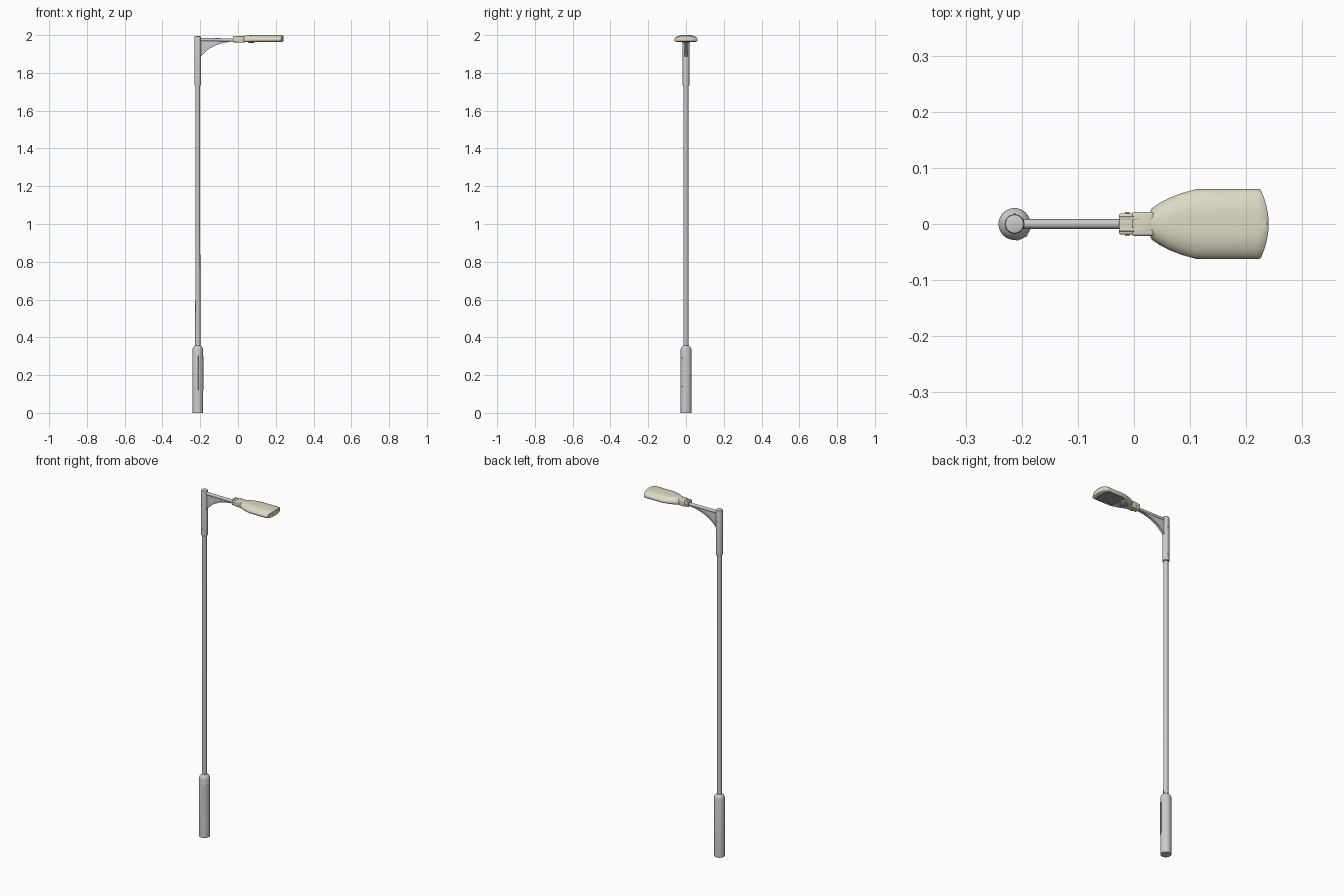
import bpy, bmesh, math
from mathutils import Vector, Matrix

if "Cube" in bpy.data.objects:
    bpy.data.objects.remove(bpy.data.objects["Cube"])

PX = -0.213  # pole axis


def material(name, col):
    m = bpy.data.materials.new(name)
    m.diffuse_color = (*col, 1)
    m.use_nodes = True
    m.node_tree.nodes["Principled BSDF"].inputs["Base Color"].default_value = m.diffuse_color
    return m


cream = material("cream", (0.72, 0.70, 0.55))
dark = material("dark_glass", (0.30, 0.31, 0.31))


def finish(name, bm, mat=None, angle=35):
    bmesh.ops.recalc_face_normals(bm, faces=bm.faces[:])
    me = bpy.data.meshes.new(name)
    bm.to_mesh(me)
    bm.free()
    ob = bpy.data.objects.new(name, me)
    bpy.context.collection.objects.link(ob)
    if mat:
        me.materials.append(mat)
    bpy.ops.object.select_all(action='DESELECT')
    ob.select_set(True)
    bpy.context.view_layer.objects.active = ob
    bpy.ops.object.shade_smooth_by_angle(angle=math.radians(angle))
    return ob


def loft(bm, rings):
    rows = [[bm.verts.new(p) for p in r] for r in rings]
    n = len(rows[0])
    for a, b in zip(rows, rows[1:]):
        for i in range(n):
            bm.faces.new((a[i], a[(i + 1) % n], b[(i + 1) % n], b[i]))
    return rows


def turned(name, profile, n=32):
    bm = bmesh.new()
    rows = loft(bm, [[(PX + r * math.cos(2 * math.pi * i / n), r * math.sin(2 * math.pi * i / n), z)
                      for i in range(n)] for r, z in profile])
    bm.faces.new(rows[0])
    bm.faces.new(rows[-1])
    return finish(name, bm)


def rod(name, p, q, r, mat=None, n=24):
    p, q = Vector(p), Vector(q)
    rot = (q - p).to_track_quat('Z', 'Y').to_matrix().to_4x4()
    bm = bmesh.new()
    bmesh.ops.create_cone(bm, cap_ends=True, segments=n, radius1=r, radius2=r,
                          depth=(q - p).length, matrix=Matrix.Translation((p + q) / 2) @ rot)
    return finish(name, bm, mat)


def prism(name, pts, vec, mat=None):
    bm = bmesh.new()
    f = bm.faces.new([bm.verts.new(p) for p in pts])
    g = bmesh.ops.extrude_face_region(bm, geom=[f])
    bmesh.ops.translate(bm, vec=vec, verts=[v for v in g['geom'] if isinstance(v, bmesh.types.BMVert)])
    return finish(name, bm, mat)


def box(name, lo, hi, bevel=0.0, mat=None):
    lo, hi = Vector(lo), Vector(hi)
    bm = bmesh.new()
    bmesh.ops.create_cube(bm, size=1, matrix=Matrix.Translation((lo + hi) / 2) @ Matrix.Diagonal((*(hi - lo), 1)))
    if bevel:
        bmesh.ops.bevel(bm, geom=bm.edges[:], offset=bevel, segments=3, profile=0.5, affect='EDGES')
    return finish(name, bm, mat)


# Pole: wide base, slender shaft, top sleeve
turned("base_column", [(0.0285, 0), (0.0285, 0.336), (0.026, 0.344), (0.019, 0.353), (0.0135, 0.357)])
turned("pole_shaft", [(0.0135, 0.34), (0.0125, 1.75)])
turned("top_sleeve", [(0.0155, 1.732), (0.0175, 1.734), (0.0175, 1.988), (0.016, 1.993), (0.010, 1.995)])

# Service door wrapped round the base
ring = [(r, math.radians(a)) for r, seq in ((0.0298, range(-85, -4, 8)), (0.027, range(-5, -86, -8)))
        for a in seq]
prism("service_door", [(PX + r * math.cos(a), r * math.sin(a), 0.12) for r, a in ring], (0, 0, 0.185))
d = Vector((math.cos(math.radians(-45)), math.sin(math.radians(-45)), 0))
for i, z in enumerate((0.14, 0.29)):
    c = Vector((PX, 0, z))
    rod(f"door_lock_{i}", c + d * 0.028, c + d * 0.031, 0.003, n=12)

# Sleeve screws
for i, z in enumerate((1.77, 1.93)):
    for s in (-1, 1):
        rod(f"sleeve_screw_{i}_{s}", (PX, s * 0.015, z), (PX, s * 0.0185, z), 0.003, n=12)

# Arm and curved bracket web
rod("arm", (PX, 0, 1.976), (0.0, 0, 1.974), 0.0085)
curve = []
for i in range(15):
    t = i / 14
    a, b, c = (-0.2, 1.882), (-0.145, 1.958), (-0.022, 1.966)
    curve.append([(1 - t) ** 2 * a[k] + 2 * t * (1 - t) * b[k] + t * t * c[k] for k in (0, 1)])
prism("bracket_web", [(x, -0.004, z) for x, z in curve + [[-0.022, 1.976], [-0.2, 1.976]]], (0, 0.008, 0))
# flange along the lower edge of the web
under = [[x, z + 0.005] for x, z in reversed(curve)]
bm = bmesh.new()
rows = loft(bm, [[(x, -0.0075, z), (x, 0.0075, z), (x - 0.002, 0.0075, z + 0.004), (x - 0.002, -0.0075, z + 0.004)]
                 for x, z in curve])
bm.faces.new(rows[0])
bm.faces.new(rows[-1])
finish("bracket_flange", bm)

# Clamp joining arm and lamp head
box("clamp_collar", (-0.027, -0.019, 1.962), (0.005, 0.019, 1.993), 0.004, cream)
box("clamp_neck", (-0.004, -0.0215, 1.960), (0.036, 0.0215, 1.995), 0.005, cream)
for s in (-1, 1):
    box(f"clamp_rib_{s}", (-0.027, s * 0.010 - 0.003, 1.965), (0.012, s * 0.010 + 0.003, 1.9955), 0.001, cream)
rod("clamp_bolt", (-0.012, -0.021, 1.977), (-0.012, 0.021, 1.977), 0.004, cream, 12)

# Lamp head: x, half width, top, bottom, end bow
stations = [(0.029, 0.022, 1.993, 1.964, 0), (0.032, 0.028, 1.995, 1.964, 0), (0.045, 0.037, 1.997, 1.964, 0),
            (0.062, 0.046, 1.9985, 1.964, 0), (0.085, 0.055, 2.0, 1.964, 0), (0.110, 0.062, 2.0, 1.964, 0),
            (0.165, 0.062, 2.0, 1.964, 0.004), (0.222, 0.062, 2.0, 1.964, 0.009),
            (0.236, 0.062, 1.998, 1.966, 0.0125), (0.240, 0.0605, 1.994, 1.969, 0.014)]
M = 16
rings = []
for x, w, zt, zb, bow in stations:
    top, bot = [], []
    for i in range(M + 1):
        u = -math.cos(math.pi * i / M)
        xx = x - bow * u * u
        mid = zb + 0.35 * (zt - zb)
        top.append((xx, w * u, mid + (zt - mid) * (1 - abs(u) ** 2.6) ** 0.6 + 0.001))
        bot.append((xx, w * u, mid - (mid - zb) * (1 - abs(u) ** 8) ** 0.5 - 0.001))
    top = [(p[0], p[1], min(p[2], 2.0)) for p in top]
    rings.append(top + bot[::-1])
bm = bmesh.new()
rows = loft(bm, rings)
for r in (rows[0], rows[-1]):
    for i in range(M):
        bm.faces.new((r[i], r[i + 1], r[2 * M - i], r[2 * M + 1 - i]))
head = finish("lamp_head", bm, cream, 40)

# Recessed light panel underneath
outline = [(0.098, 0.038), (0.115, 0.050), (0.210, 0.050), (0.219, 0.030), (0.222, 0)]
loop = outline + [(x, -y) for x, y in outline[-2::-1]]
cutter = prism("panel_cutter", [(x, y, 1.95) for x, y in loop], (0, 0, 0.021))
cutter.hide_render = True
cutter.hide_viewport = True
mod = head.modifiers.new("panel_recess", 'BOOLEAN')
mod.operation = 'DIFFERENCE'
mod.object = cutter
mod.solver = 'EXACT'
prism("light_panel", [(x, y, 1.968) for x, y in loop], (0, 0, 0.006), dark)

# Sensor dome and latch under the head
bm = bmesh.new()
bmesh.ops.create_uvsphere(bm, u_segments=20, v_segments=12, radius=1,
                          matrix=Matrix.Translation((0.07, 0, 1.964)) @ Matrix.Diagonal((0.018, 0.018, 0.007, 1)))
finish("sensor_dome", bm, dark)
